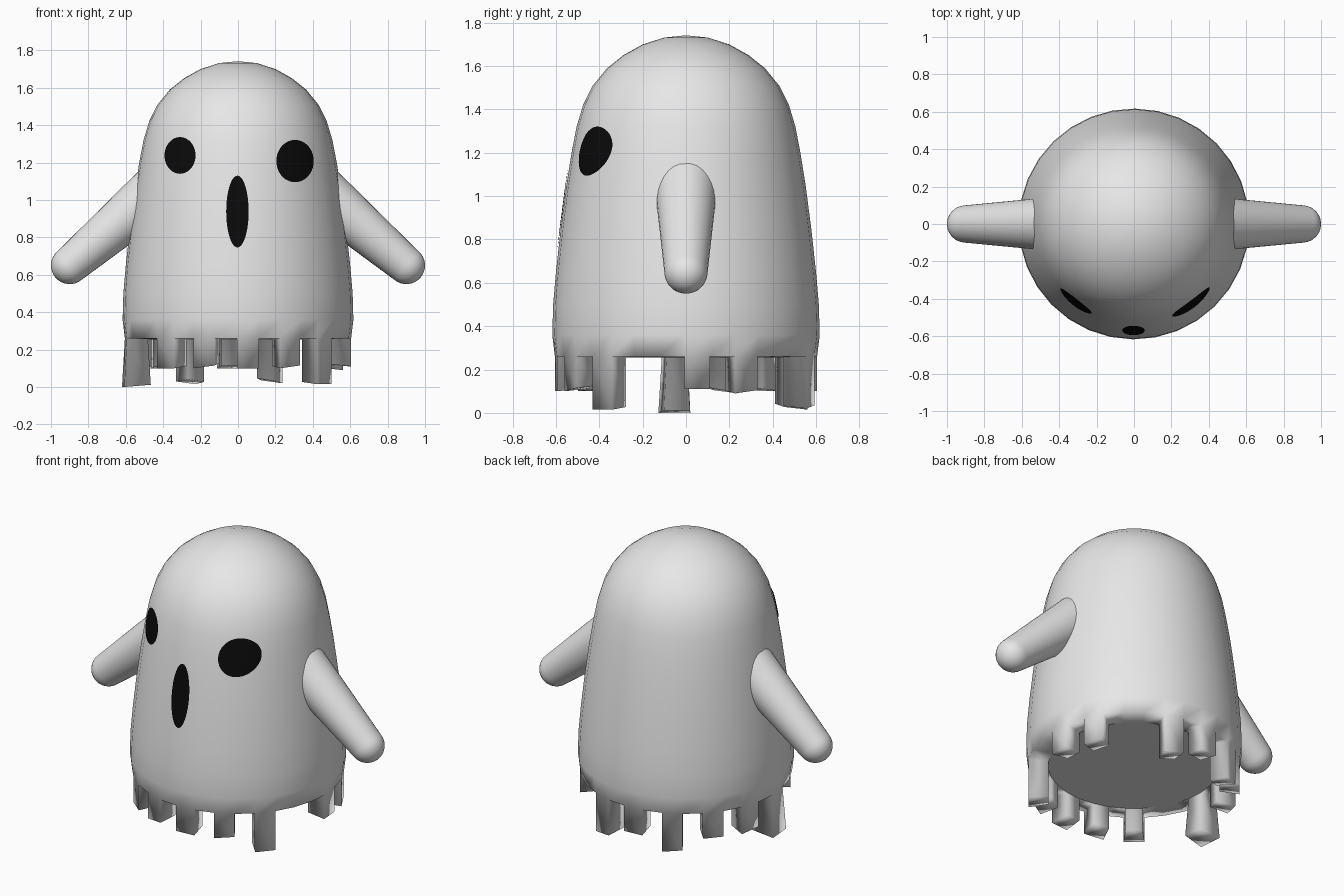
import bpy, bmesh, math
from mathutils import Vector

if "Cube" in bpy.data.objects:
    bpy.data.objects.remove(bpy.data.objects["Cube"])


def material(name, value):
    m = bpy.data.materials.new(name)
    m.diffuse_color = (value, value, value, 1)
    m.use_nodes = True
    m.node_tree.nodes["Principled BSDF"].inputs["Base Color"].default_value = m.diffuse_color
    return m


CLOTH = material("pale grey cloth", 0.8)
BLACK = material("black", 0.003)


def finish(bm, name, mat):
    mesh = bpy.data.meshes.new(name)
    bm.to_mesh(mesh)
    bm.free()
    mesh.materials.append(mat)
    ob = bpy.data.objects.new(name, mesh)
    bpy.context.collection.objects.link(ob)
    return ob


def lathe(bm, profile, segs, start=0.0):
    """Spin (radius, z) points around z; radius 0 closes with a point."""
    rings = []
    for r, z in profile:
        if r == 0:
            rings.append([bm.verts.new((0, 0, z))] * segs)
        else:
            rings.append([bm.verts.new((r * math.cos(start + math.tau * i / segs),
                                        r * math.sin(start + math.tau * i / segs), z))
                          for i in range(segs)])
    for a, b in zip(rings, rings[1:]):
        for i in range(segs):
            j = (i + 1) % segs
            quad = list(dict.fromkeys((a[i], a[j], b[j], b[i])))
            bm.faces.new(quad).smooth = True
    return rings


# Body: domed sheet with a flat underside
PROFILE = [(.605, .26), (.617, .36), (.613, .5), (.60, .65), (.578, .85), (.552, 1.05),
           (.528, 1.2), (.505, 1.32), (.475, 1.42), (.43, 1.51), (.365, 1.59),
           (.29, 1.65), (.2, 1.70), (.1, 1.732), (0, 1.742)]
SEGS = 32
STEP = math.tau / SEGS
START = math.radians(-40) - STEP / 2
bm = bmesh.new()
rings = lathe(bm, [(.49, .255)] + PROFILE, SEGS, START)
inner, outer = rings[0], rings[1]
bm.faces.new(inner[::-1])

# Tatters: every second rim face pulled down; None is a missing one
bottoms = [.015, None, .11, .09, None, .02, .10, .015, .10, .09, 0.0, None, .10, .10, .10, .10]
for k, z in enumerate(bottoms):
    if z is None:
        continue
    i, j = 2 * k, 2 * k + 1
    top = [outer[i], outer[j], inner[j], inner[i]]
    old = bm.faces.get(top)
    if old:
        bm.faces.remove(old)
    mid = sum((v.co for v in top), Vector()) / 4
    flare = 1.25 if k == 10 else 1.0
    low = []
    for n, v in enumerate(top):
        p = mid + (v.co - mid) * flare
        p.z = z + (.015 if n in (1, 2) and k % 2 else 0) + (.012 if n > 1 else 0)
        low.append(bm.verts.new(p))
    for n in range(4):
        m = (n + 1) % 4
        bm.faces.new((top[n], top[m], low[m], low[n])).smooth = True
    bm.faces.new(low).smooth = True
bmesh.ops.recalc_face_normals(bm, faces=bm.faces[:])
finish(bm, "ghost_body", CLOTH)


# Arms: tapered limbs with round ends, one on each side
SHOULDER, HAND = Vector((.42, 0, 1.06)), Vector((.90, 0, .65))
length = (HAND - SHOULDER).length
for side, name in ((1, "right_arm"), (-1, "left_arm")):
    bm = bmesh.new()
    limb = [(0, 0), (.146, 0)]
    limb += [(.1 * math.cos(t * math.pi / 16), length + .1 * math.sin(t * math.pi / 16))
             for t in range(8)] + [(0, length + .1)]
    lathe(bm, limb, 32)
    bmesh.ops.recalc_face_normals(bm, faces=bm.faces[:])
    ob = finish(bm, name, CLOTH)
    ob.location = (side * SHOULDER.x, 0, SHOULDER.z)
    axis = HAND - SHOULDER
    axis.x *= side
    ob.rotation_mode = 'QUATERNION'
    ob.rotation_quaternion = axis.to_track_quat('Z', 'Y')
    bpy.context.view_layer.objects.active = ob
    ob.select_set(True)
    bpy.ops.object.shade_smooth_by_angle(angle=math.radians(40))
    ob.select_set(False)


def body_radius(z):
    for (r0, z0), (r1, z1) in zip(PROFILE, PROFILE[1:]):
        if z0 <= z <= z1:
            return r0 + (r1 - r0) * (z - z0) / (z1 - z0)


# Face: thin oval patches lying on the sheet
def oval(name, cx, cz, rx, rz):
    bm = bmesh.new()

    def point(x, z):
        r = body_radius(z) + .005
        return bm.verts.new((x, -math.sqrt(r * r - x * x), z))

    n = 40
    prev = [point(cx, cz)] * n
    for s in (.25, .5, .75, 1):
        ring = [point(cx + s * rx * math.cos(math.tau * i / n),
                      cz + s * rz * math.sin(math.tau * i / n)) for i in range(n)]
        for i in range(n):
            j = (i + 1) % n
            quad = list(dict.fromkeys((prev[i], ring[i], ring[j], prev[j])))
            bm.faces.new(quad).smooth = True
        prev = ring
    finish(bm, name, BLACK)


oval("left_eye", -.31, 1.238, .083, .098)
oval("right_eye", .305, 1.208, .10, .113)
oval("mouth", -.003, .938, .06, .192)
